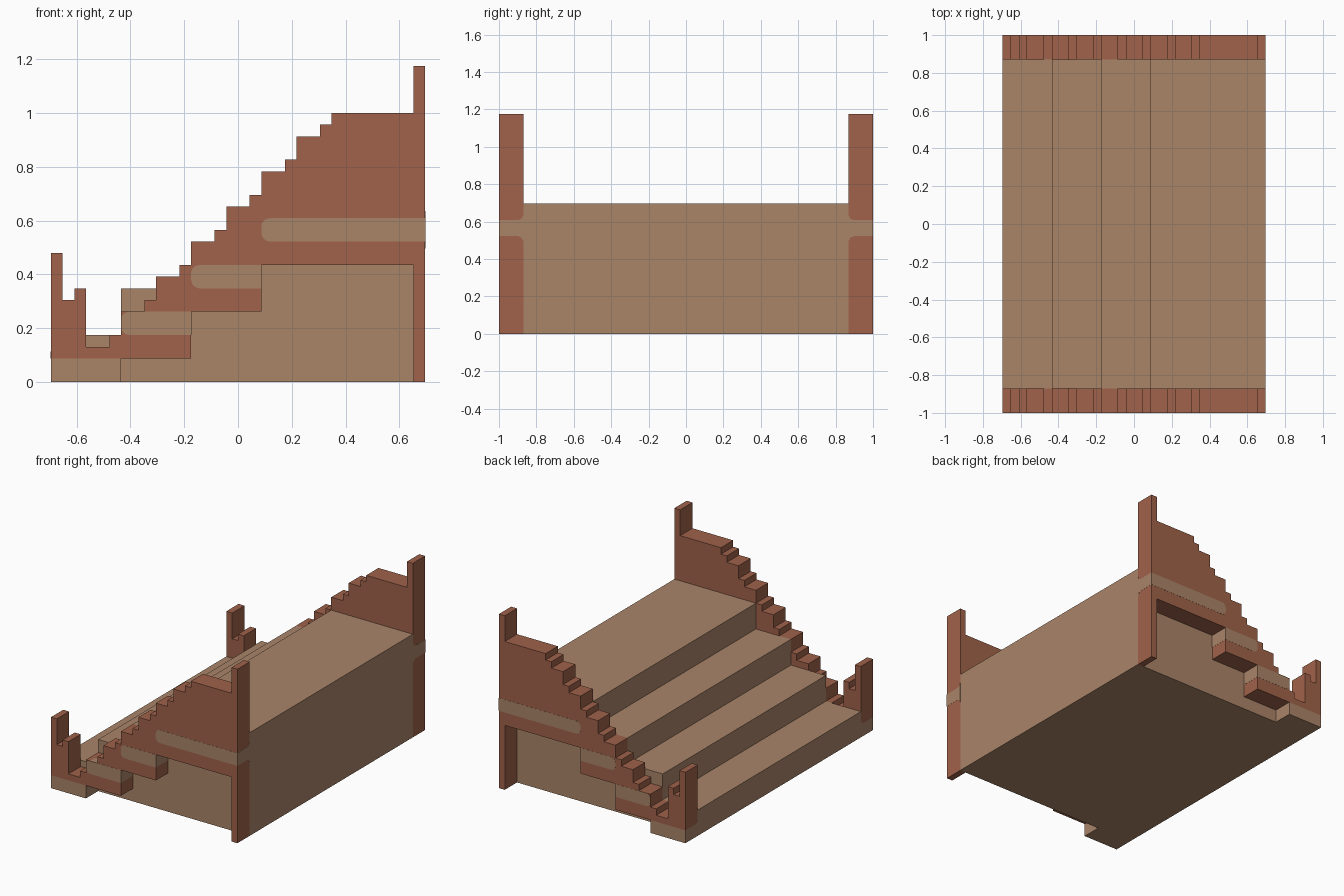
import bpy
import bmesh
import math

if "Cube" in bpy.data.objects:
    bpy.data.objects.remove(bpy.data.objects["Cube"], do_unlink=True)

U = 2 / 46          # block size; the stair is 32 x 46 x 27 blocks
INNER, OUTER = 20, 23   # rail faces, in blocks from the middle
E = 0.02            # raised thickness of painted bands


def material(name, rgb):
    lin = [((c / 255 + 0.055) / 1.055) ** 2.4 for c in rgb]
    m = bpy.data.materials.new(name)
    m.use_nodes = True
    m.diffuse_color = (*lin, 1)
    m.node_tree.nodes["Principled BSDF"].inputs["Base Color"].default_value = (*lin, 1)
    return m


TAN = material("tan wood", (170, 133, 105))
RED = material("red brown wood", (160, 98, 74))


def prism(name, profile, lo, hi, mat, axis="y"):
    """Extrude a profile (x,z along y, or y,z along x) given in blocks."""
    def place(p, d):
        x, y = (p[0], d) if axis == "y" else (d, p[0])
        return ((x - 16) * U, y * U, p[1] * U)
    bm = bmesh.new()
    face = bm.faces.new([bm.verts.new(place(p, lo)) for p in profile])
    top = bmesh.ops.extrude_face_region(bm, geom=[face])["geom"]
    moved = [v for v in top if isinstance(v, bmesh.types.BMVert)]
    shift = (hi - lo) * U
    bmesh.ops.translate(bm, verts=moved, vec=(0, shift, 0) if axis == "y" else (shift, 0, 0))
    bmesh.ops.recalc_face_normals(bm, faces=bm.faces)
    mesh = bpy.data.meshes.new(name)
    bm.to_mesh(mesh)
    bm.free()
    mesh.materials.append(mat)
    ob = bpy.data.objects.new(name, mesh)
    bpy.context.collection.objects.link(ob)
    return ob


# Solid stair body with four treads
steps = [(32, 0), (32, 16)]
for i in (3, 2, 1):
    steps += [(6 * i, 4 * i + 4), (6 * i, 4 * i)]
steps += [(0, 4), (0, 0)]
prism("stair_body", steps, -INNER, INNER, TAN)

# Rail outline: stepped underside, tall end post, stepped handrail, low end post
rail = [(0, 2), (12, 2), (12, 6), (18, 6), (18, 10), (31, 10), (31, 0), (32, 0),
        (32, 27), (31, 27), (31, 23), (24, 23)]
for x in (21, 18, 15, 12, 9, 6, 3):
    rail += [(x + 3, x + 1), (x + 2, x + 1), (x + 2, x), (x, x)]
    if x > 3:
        rail += [(x, x - 1)]
rail = [p for i, p in enumerate(rail) if p != rail[i - 1]]
rail += [(3, 8), (2, 8), (2, 7), (1, 7), (1, 11), (0, 11)]


def band(x0, x1, z0, r=0.7):
    """Tread end band with rounded corners at its low end."""
    arc = [math.radians(a) for a in (0, 30, 60, 90)]
    low = [(x0 + r - r * math.sin(a), z0 + r - r * math.cos(a)) for a in arc]
    high = [(x, 2 * z0 + 2 - z) for x, z in reversed(low)]
    return low + high + [(x1, z0 + 2), (x1, z0)]


for side, s in (("right", -1), ("left", 1)):
    prism(side + "_rail", rail, s * INNER, s * OUTER, RED)
    # Bottom tread runs out under the rail
    prism(side + "_bottom_tread_end", [(0, 0), (6, 0), (6, 2), (0, 2)],
          s * INNER, s * OUTER, TAN)
    # Tread ends showing through the rail
    for i, x1 in ((1, 12), (2, 18), (3, 32)):
        prism(f"{side}_tread_end_{i}", band(6 * i, x1 + E, 4 * i),
              s * INNER, s * (OUTER + E), TAN)
    # Flared corners where the bands meet the body on the end faces
    for label, z, up, x in (("upper", 14, 1, 32), ("lower", 12, -1, 32), ("front", 2, 1, 0)):
        flare = [(INNER, z), (INNER + 0.6, z), (INNER + 0.2, z + 0.2 * up), (INNER, z + 0.6 * up)]
        prism(f"{side}_{label}_flare", [(s * y, h) for y, h in flare],
              x, x + (E if x else -E), TAN, axis="x")
